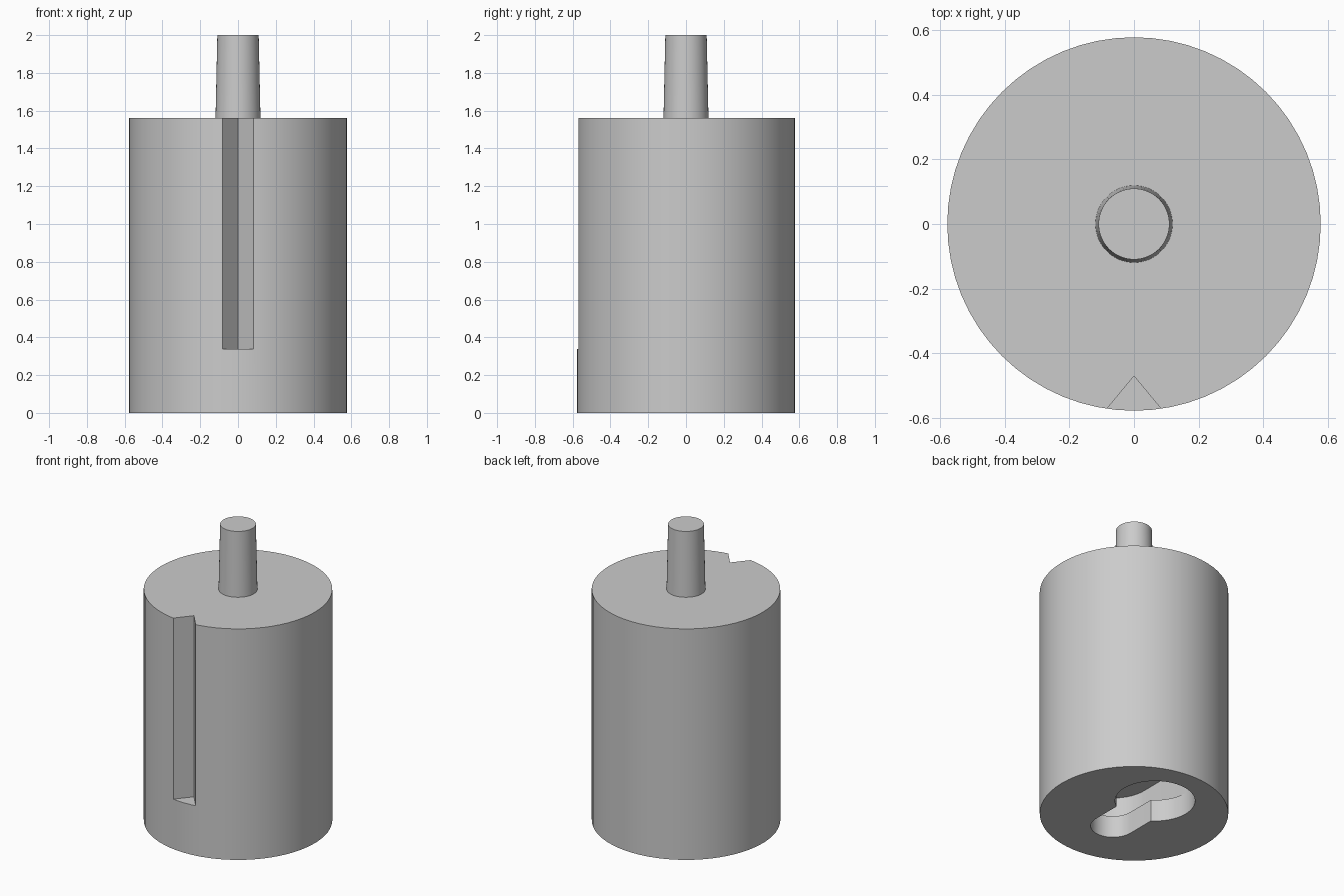
import bpy
import bmesh
from math import acos, cos, pi, radians, sin

cube = bpy.data.objects.get("Cube")
if cube:
    bpy.data.objects.remove(cube, do_unlink=True)

BODY_R, BODY_H, TOP = 0.577, 1.56, 2.0
SEGMENTS = 64

grey = bpy.data.materials.new("plain grey")
grey.use_nodes = True
colour = (0.6, 0.6, 0.6, 1)
grey.diffuse_color = colour
grey.node_tree.nodes["Principled BSDF"].inputs["Base Color"].default_value = colour


def prism(name, outline, z0, z1, taper=1.0):
    """Extrude a flat outline upward, optionally scaling its top."""
    bm = bmesh.new()
    base = bm.faces.new([bm.verts.new((x, y, z0)) for x, y in outline])
    top = bmesh.ops.extrude_face_region(bm, geom=[base], use_keep_orig=True)["geom"]
    for v in top:
        if isinstance(v, bmesh.types.BMVert):
            v.co = (v.co.x * taper, v.co.y * taper, z1)
    bmesh.ops.recalc_face_normals(bm, faces=bm.faces)
    mesh = bpy.data.meshes.new(name)
    bm.to_mesh(mesh)
    bm.free()
    mesh.materials.append(grey)
    obj = bpy.data.objects.new(name, mesh)
    bpy.context.collection.objects.link(obj)
    return obj


def arc(r, cy, start, end, steps):
    return [(r * cos(start + (end - start) * i / steps),
             cy + r * sin(start + (end - start) * i / steps))
            for i in range(steps + 1)]


def circle(r):
    return arc(r, 0, 0, 2 * pi, SEGMENTS)[:-1]


def keyhole(head_r, slot_r, reach=0.2):
    """Round head at the back joined to a round-ended slot at the front."""
    a = acos(slot_r / head_r)
    return arc(head_r, reach, -a, pi + a, 36) + arc(slot_r, -reach, pi, 2 * pi, 24)


def activate(obj):
    bpy.ops.object.select_all(action="DESELECT")
    obj.select_set(True)
    bpy.context.view_layer.objects.active = obj


def cut(target, cutter):
    cutter.hide_render = True
    mod = target.modifiers.new("cut", "BOOLEAN")
    mod.operation, mod.solver, mod.object = "DIFFERENCE", "EXACT", cutter
    activate(target)
    bpy.ops.object.modifier_apply(modifier=mod.name)
    bpy.data.objects.remove(cutter, do_unlink=True)


# Main cylinder and tapered spindle
body = prism("body", circle(BODY_R), 0, BODY_H)
spindle = prism("spindle", circle(0.119), BODY_H, TOP, taper=0.92)

# V-shaped groove down the front
cut(body, prism("groove_cutter", [(0, -0.47), (-0.166, -0.67), (0.166, -0.67)], 0.337, 1.8))

# Keyhole in the base, opening into a wider hanging channel
cut(body, prism("keyhole_cutter", keyhole(0.245, 0.137), -0.1, 0.2))
cut(body, prism("channel_cutter", keyhole(0.247, 0.247), 0.148, 0.34))

for part in (body, spindle):
    activate(part)
    bpy.ops.object.shade_smooth_by_angle(angle=radians(30))
